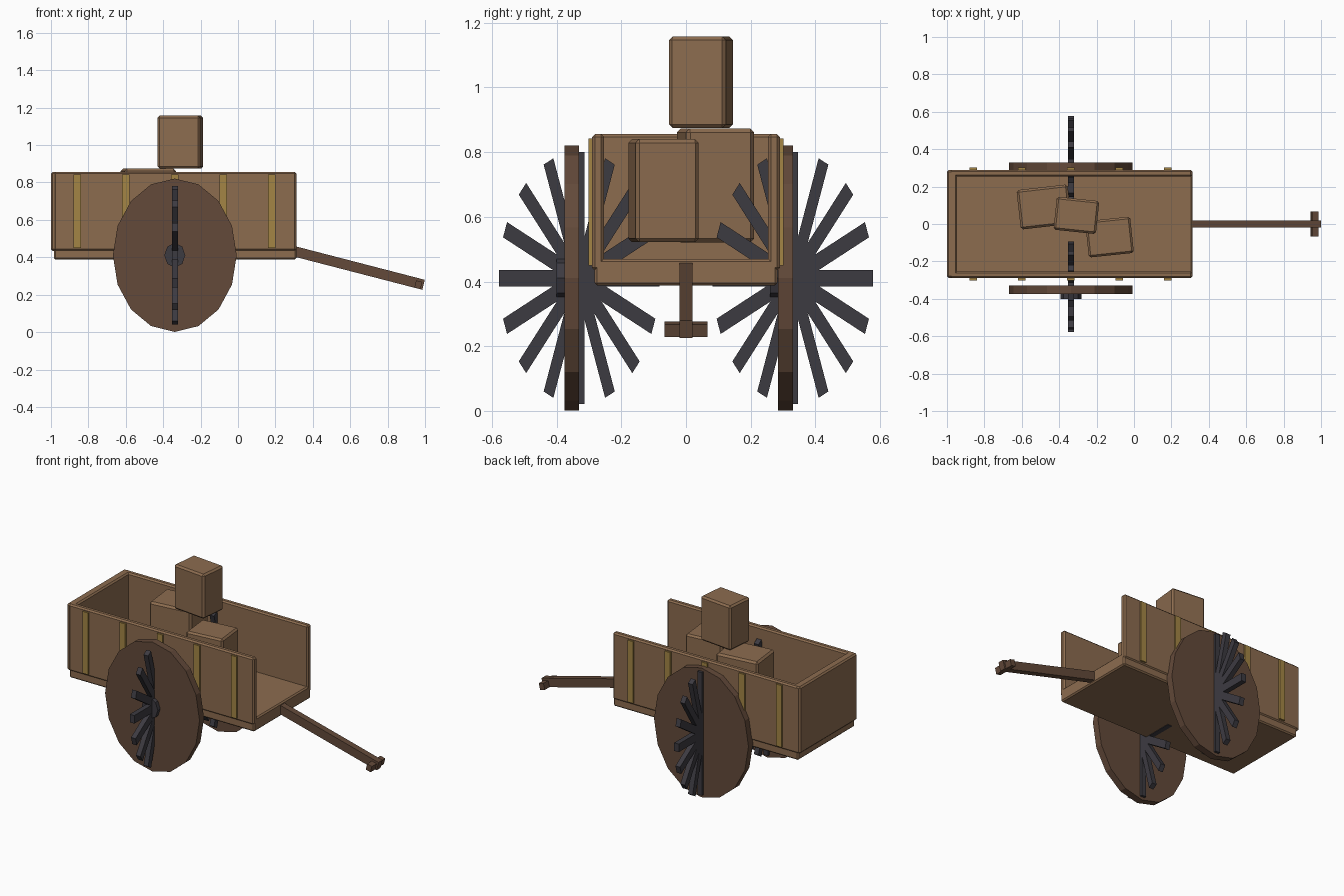
import bpy, bmesh, math
from mathutils import Matrix, Vector

if "Cube" in bpy.data.objects:
    bpy.data.objects.remove(bpy.data.objects["Cube"])


def material(name, col):
    m = bpy.data.materials.new(name)
    m.diffuse_color = (*col, 1)
    m.use_nodes = True
    m.node_tree.nodes["Principled BSDF"].inputs["Base Color"].default_value = m.diffuse_color
    return m


WOOD = material("light_wood", (0.262, 0.149, 0.078))
DARK = material("dark_wood", (0.125, 0.068, 0.042))
IRON = material("dark_iron", (0.046, 0.043, 0.053))
BRASS = material("brass", (0.37, 0.235, 0.06))


def finish(bm, name, mat, bevel=0):
    me = bpy.data.meshes.new(name)
    bmesh.ops.recalc_face_normals(bm, faces=bm.faces)
    bm.to_mesh(me)
    bm.free()
    me.materials.append(mat)
    ob = bpy.data.objects.new(name, me)
    bpy.context.collection.objects.link(ob)
    if bevel:
        mod = ob.modifiers.new("edge_bevel", 'BEVEL')
        mod.width = bevel
        mod.segments = 1
    return ob


def box(name, mat, x, y, z, bevel=0):
    """Box from (min, max) ranges on each axis."""
    bm = bmesh.new()
    size = [r[1] - r[0] for r in (x, y, z)]
    mid = Vector([(r[0] + r[1]) / 2 for r in (x, y, z)])
    bmesh.ops.create_cube(bm, size=1,
                          matrix=Matrix.Translation(mid) @ Matrix.Diagonal((*size, 1)))
    return finish(bm, name, mat, bevel)


def turned_box(name, mat, centre, size, angle, axis, bevel=0):
    bm = bmesh.new()
    bmesh.ops.create_cube(bm, size=1, matrix=Matrix.Diagonal((*size, 1)))
    ob = finish(bm, name, mat, bevel)
    ob.location = centre
    ob.rotation_euler['XYZ'.index(axis)] = math.radians(angle)
    return ob


def oval_disc(name, mat, sides, rx, rz, y0, y1, x, z):
    """Prism with an oval outline, running along y."""
    bm = bmesh.new()
    rings = [[bm.verts.new((x + rx * math.sin(a), y, z + rz * math.cos(a)))
              for a in (2 * math.pi * i / sides for i in range(sides))]
             for y in (y0, y1)]
    bm.faces.new(rings[0])
    bm.faces.new(rings[1])
    for i in range(sides):
        j = (i + 1) % sides
        bm.faces.new((rings[0][i], rings[0][j], rings[1][j], rings[1][i]))
    return finish(bm, name, mat)


# Cart bed
box("floor", WOOD, (-0.985, 0.312), (-0.283, 0.283), (0.388, 0.47), 0.008)
for side, label in ((-1, "right"), (1, "left")):
    ys = sorted((side * 0.253, side * 0.29))
    box(label + "_side_board", WOOD, (-0.985, 0.312), ys, (0.434, 0.856), 0.009)
    # Brass straps along the outside
    for x in (-0.86, -0.60, -0.338, -0.08, 0.18):
        box(label + "_strap", BRASS, (x - 0.02, x + 0.02),
            sorted((side * 0.285, side * 0.301)), (0.45, 0.842))
box("tail_board", WOOD, (-1.0, -0.945), (-0.288, 0.288), (0.434, 0.856), 0.009)

# Wheels: oval disc, hub and a fan of spokes set crosswise
WX, WZ = -0.338, 0.411
for c, label in ((-0.33, "right"), (0.33, "left")):
    oval_disc(label + "_wheel", DARK, 16, 0.331, 0.41, c - 0.045, c, WX, WZ)
    oval_disc(label + "_hub", IRON, 8, 0.056, 0.066, c - 0.07, c - 0.03, WX, WZ)
    bm = bmesh.new()
    squash = (Matrix.Translation((WX, c, WZ))
              @ Matrix.Diagonal((1, 0.636, 1, 1)))
    for i in range(16):
        bmesh.ops.create_cube(bm, size=1, matrix=squash
                              @ Matrix.Rotation(i * math.pi / 8, 4, 'X')
                              @ Matrix.Translation((0, 0, 0.195))
                              @ Matrix.Diagonal((0.032, 0.051, 0.39, 1)))
    finish(bm, label + "_spokes", IRON)

# Sloping drawbar with a cross handle
start, end = Vector((0.285, 0, 0.436)), Vector((0.992, 0, 0.253))
d = end - start
tilt = math.degrees(math.atan2(-d.z, d.x))
turned_box("drawbar", DARK, (start + end) / 2, (d.length, 0.04, 0.055), tilt, 'Y')
turned_box("drawbar_handle", DARK, (0.964, 0, 0.253), (0.034, 0.134, 0.04), tilt, 'Y')

# Crates
turned_box("rear_crate", WOOD, (-0.48, 0.091, 0.697), (0.275, 0.212, 0.353), 6.5, 'Z', 0.012)
turned_box("front_crate", WOOD, (-0.131, -0.07, 0.681), (0.242, 0.195, 0.318), 6, 'Z', 0.011)
turned_box("top_crate", WOOD, (-0.308, 0.046, 1.016), (0.228, 0.177, 0.282), -6, 'Z', 0.011)
